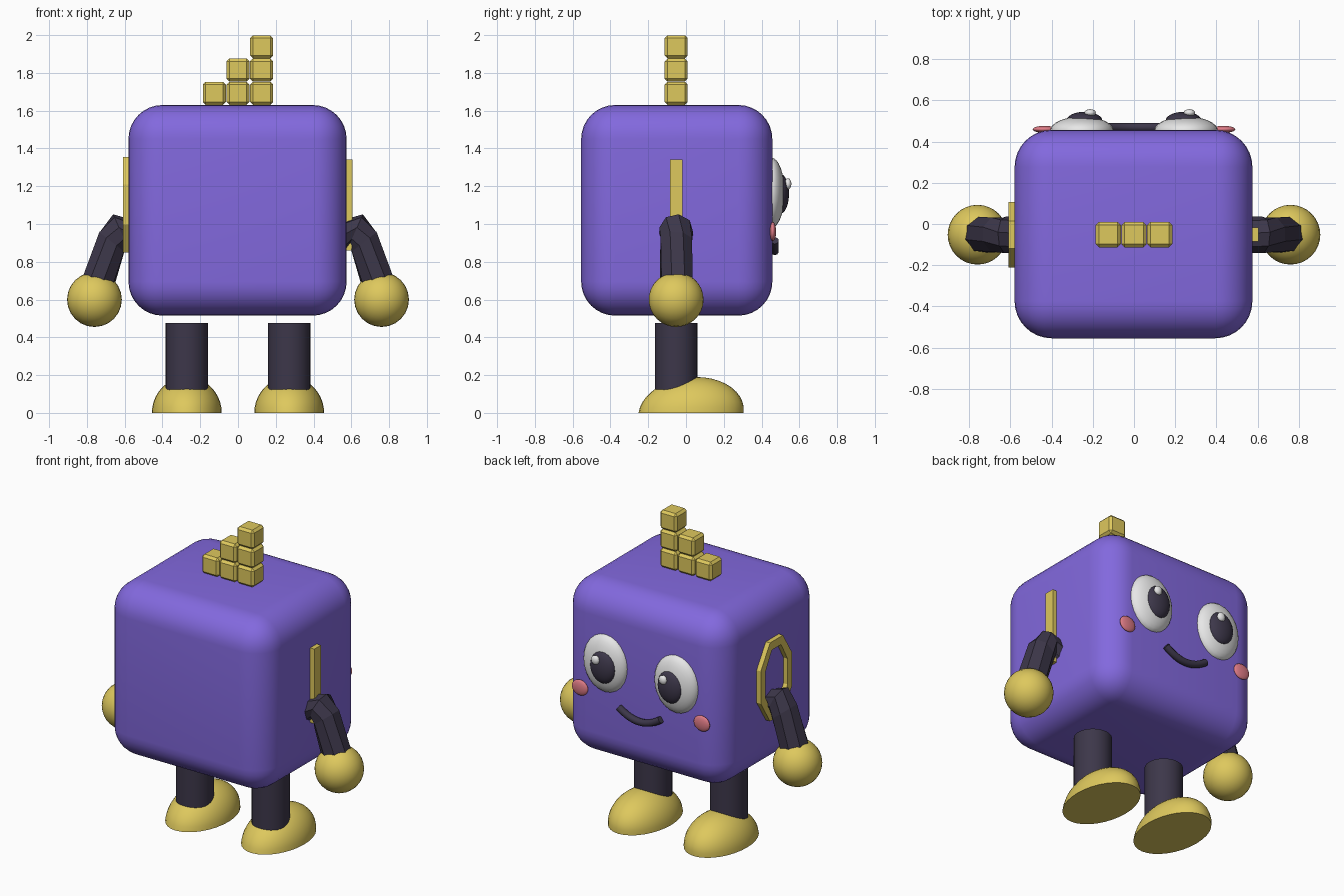
import bpy, bmesh
from math import sin, cos, pi, radians
from mathutils import Vector, Matrix

if "Cube" in bpy.data.objects:
    bpy.data.objects.remove(bpy.data.objects["Cube"], do_unlink=True)


def material(name, rgb):
    m = bpy.data.materials.new(name)
    m.use_nodes = True
    m.diffuse_color = (*rgb, 1)
    m.node_tree.nodes["Principled BSDF"].inputs["Base Color"].default_value = (*rgb, 1)
    return m


PURPLE = material("purple", (0.225, 0.14, 0.73))
GOLD = material("gold", (0.73, 0.58, 0.11))
DARK = material("dark plum", (0.046, 0.038, 0.068))
WHITE = material("white", (0.82, 0.82, 0.82))
PINK = material("pink", (0.74, 0.2, 0.24))


def finish(bm, name, mat, smooth=None):
    bmesh.ops.recalc_face_normals(bm, faces=bm.faces)
    mesh = bpy.data.meshes.new(name)
    bm.to_mesh(mesh)
    bm.free()
    mesh.materials.append(mat)
    ob = bpy.data.objects.new(name, mesh)
    bpy.context.collection.objects.link(ob)
    if smooth:
        bpy.ops.object.select_all(action="DESELECT")
        ob.select_set(True)
        bpy.context.view_layer.objects.active = ob
        bpy.ops.object.shade_smooth_by_angle(angle=radians(smooth))
    return ob


def box(name, lo, hi, mat, bevel=0, segments=1, smooth=None):
    lo, hi = Vector(lo), Vector(hi)
    bm = bmesh.new()
    bmesh.ops.create_cube(bm, size=1)
    bmesh.ops.scale(bm, vec=hi - lo, verts=bm.verts)
    bmesh.ops.translate(bm, vec=(lo + hi) / 2, verts=bm.verts)
    if bevel:
        bmesh.ops.bevel(bm, geom=bm.edges[:], offset=bevel, segments=segments,
                        profile=0.5, affect="EDGES")
    return finish(bm, name, mat, smooth)


def ellipsoid(name, center, radii, mat, segments=24, rings=16):
    # Poles point along y
    bm = bmesh.new()
    bmesh.ops.create_uvsphere(bm, u_segments=segments, v_segments=rings, radius=1)
    bmesh.ops.rotate(bm, matrix=Matrix.Rotation(pi / 2, 3, "X"), verts=bm.verts)
    bmesh.ops.scale(bm, vec=radii, verts=bm.verts)
    bmesh.ops.translate(bm, vec=center, verts=bm.verts)
    return finish(bm, name, mat, 50)


def loft(bm, rings, closed=False):
    # Bridge equal-sized rings of vertices with quads
    n = len(rings[0])
    pairs = list(zip(rings, rings[1:]))
    if closed:
        pairs.append((rings[-1], rings[0]))
    for a, b in pairs:
        for i in range(n):
            j = (i + 1) % n
            bm.faces.new((a[i], a[j], b[j], b[i]))
    if not closed:
        bm.faces.new(rings[0])
        bm.faces.new(rings[-1])


AXIS_Y = -0.052

# Rounded cube body
box("body", (-0.58, -0.555, 0.515), (0.575, 0.457, 1.63), PURPLE, 0.18, 8, 40)

# Stepped stack of blocks on the head
for col in range(3):
    for row in range(col + 1):
        x, z, h = 0.125 * (col - 1), 1.692 + 0.123 * row, 0.061
        box(f"head_block_{col}_{row}", (x - h, AXIS_Y - h, z - h),
            (x + h, AXIS_Y + h, z + h), GOLD, 0.015)


def leg(x, side):
    bm = bmesh.new()
    bmesh.ops.create_cone(bm, cap_ends=True, segments=32, radius1=0.112, radius2=0.112, depth=0.395)
    bmesh.ops.translate(bm, vec=(x, AXIS_Y, 0.2775), verts=bm.verts)
    finish(bm, side + "_leg", DARK, 40)


def foot(x, side):
    # Half an egg, flat underneath and leaning to the toe
    bm = bmesh.new()
    bmesh.ops.create_uvsphere(bm, u_segments=32, v_segments=20, radius=1)
    bmesh.ops.bisect_plane(bm, geom=bm.verts[:] + bm.edges[:] + bm.faces[:], dist=1e-4,
                           plane_co=(0, 0, 0), plane_no=(0, 0, 1), clear_inner=True)
    bmesh.ops.holes_fill(bm, edges=[e for e in bm.edges if e.is_boundary])
    for v in bm.verts:
        v.co = (x + 0.185 * v.co.x, 0.027 + 0.278 * v.co.y + 0.025 * v.co.z, 0.19 * v.co.z)
    finish(bm, side + "_foot", GOLD, 50)


def arm(s, side):
    # Bent, twisted low-poly tube: each ring is (x, z, lean of its plane, twist)
    bm = bmesh.new()
    rings = []
    path = [(0.51, 0.915, 115, 0), (0.625, 0.97, 66, 8), (0.668, 0.905, 38, 24),
            (0.737, 0.7, 16, 30), (0.755, 0.64, 16, 30)]
    for x, z, lean, twist in path:
        u = Vector((cos(radians(lean)), 0, sin(radians(lean))))
        ring = []
        for i in range(8):
            a = 2 * pi * i / 8 + radians(twist)
            p = Vector((x, AXIS_Y, z)) + 0.09 * (u * cos(a) + Vector((0, sin(a), 0)))
            ring.append(bm.verts.new((s * p.x, p.y, p.z)))
        rings.append(ring)
    loft(bm, rings)
    finish(bm, side + "_arm", DARK)


for s, side in ((1, "left"), (-1, "right")):
    leg(s * 0.271, side)
    foot(s * 0.271, side)
    arm(s, side)
    ellipsoid(side + "_hand", (s * 0.76, AXIS_Y, 0.6), (0.145, 0.145, 0.145), GOLD)

    # Face features on the +y side
    ellipsoid(side + "_eye", (s * 0.253, 0.452, 1.165), (0.155, 0.07, 0.186), WHITE)
    ellipsoid(side + "_pupil", (s * 0.241, 0.5, 1.16), (0.088, 0.045, 0.105), DARK)
    ellipsoid(side + "_eye_glint", (s * 0.241 + 0.028, 0.54, 1.212), (0.028, 0.018, 0.03),
              WHITE, 12, 8)
    ellipsoid(side + "_cheek", (s * 0.435, 0.46, 0.96), (0.057, 0.017, 0.05), PINK)

# Smiling mouth, a tube along a shallow curve
bm = bmesh.new()
rings = []
for k in range(13):
    t = k / 6 - 1
    tangent = Vector((0.15, 0, 0.11 * t)).normalized()
    normal = Vector((-tangent.z, 0, tangent.x))
    center = Vector((0.15 * t, 0.47, 0.857 + 0.055 * t * t))
    rings.append([bm.verts.new(center + 0.022 * (normal * cos(a) + Vector((0, sin(a), 0))))
                  for a in (2 * pi * i / 10 for i in range(10))])
loft(bm, rings)
finish(bm, "mouth", DARK, 50)

# Upright bar on one side
box("side_bar", (0.56, -0.085, 0.86), (0.605, -0.018, 1.342), GOLD)

# Tall eight-sided ring on the other side
bm = bmesh.new()
rings = []
for i in range(8):
    a = 2 * pi * (i + 0.5) / 8
    c, s = cos(a) / cos(pi / 8), sin(a) / cos(pi / 8)
    rings.append([bm.verts.new((x, AXIS_Y + ry * c, 1.103 + rz * s))
                  for x, ry, rz in ((-0.56, 0.16, 0.253), (-0.61, 0.16, 0.253),
                                    (-0.61, 0.113, 0.2), (-0.56, 0.113, 0.2))])
loft(bm, rings, closed=True)
finish(bm, "side_ring", GOLD)
